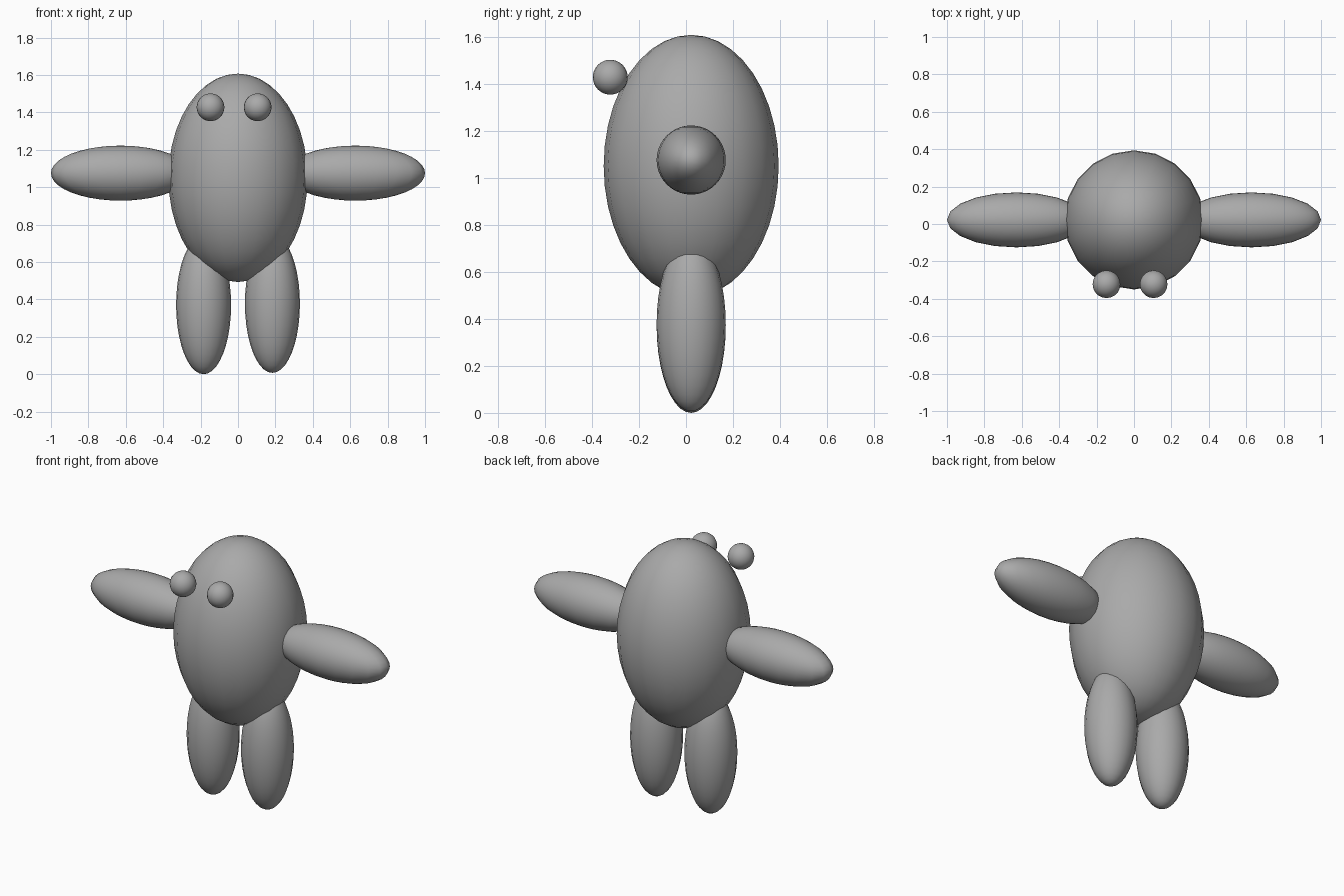
import bpy

if "Cube" in bpy.data.objects:
    bpy.data.objects.remove(bpy.data.objects["Cube"])

grey = bpy.data.materials.new("plain_grey")
grey.diffuse_color = (0.4, 0.4, 0.4, 1)
grey.use_nodes = True
grey.node_tree.nodes["Principled BSDF"].inputs["Base Color"].default_value = grey.diffuse_color


def ellipsoid(name, center, radii):
    """Smooth stretched sphere with its poles along z."""
    bpy.ops.mesh.primitive_uv_sphere_add(segments=20, ring_count=20, radius=1, location=center)
    obj = bpy.context.object
    obj.name = name
    obj.scale = radii
    bpy.ops.object.transform_apply(location=False, rotation=False, scale=True)
    bpy.ops.object.shade_smooth()
    obj.data.materials.append(grey)
    return obj


MID_Y = 0.022

# Egg-shaped body
ellipsoid("body", (0, MID_Y, 1.05), (0.372, 0.372, 0.557))

# Arms straight out to the sides, legs straight down
for side, sx, leg_z in (("left", -1, 0.37), ("right", 1, 0.377)):
    ellipsoid(side + "_arm", (sx * 0.628, MID_Y, 1.075), (0.372, 0.147, 0.147))
    ellipsoid(side + "_leg", (sx * 0.184, MID_Y, leg_z), (0.147, 0.147, 0.37))

# Ball eyes on the upper front, slightly off centre
for side, x in (("left", -0.147), ("right", 0.105)):
    ellipsoid(side + "_eye", (x, -0.322, 1.427), (0.074, 0.074, 0.074))
